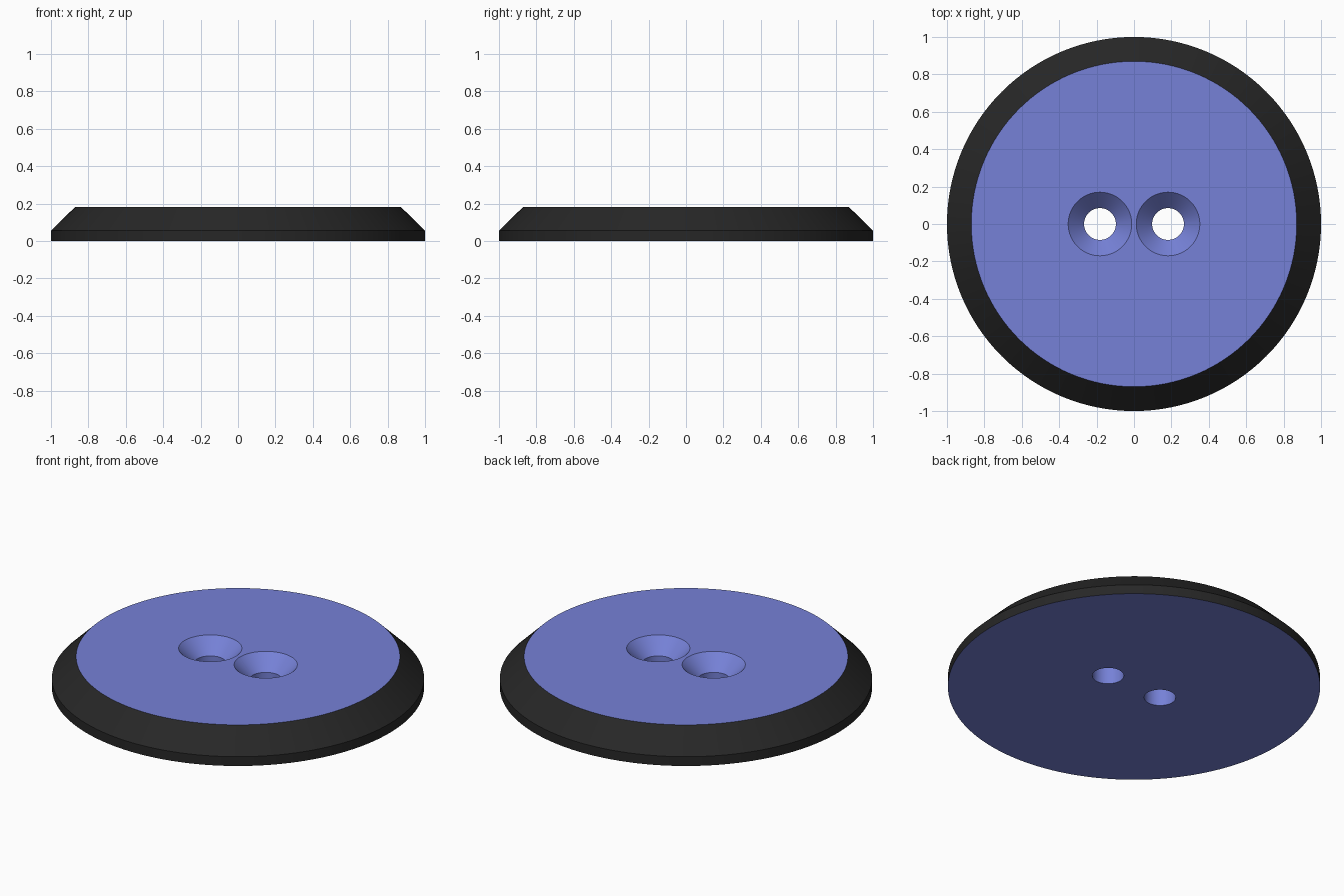
import bpy, math

if "Cube" in bpy.data.objects:
    bpy.data.objects.remove(bpy.data.objects["Cube"])

R, R_TOP, H, EDGE = 1.0, 0.87, 0.183, 0.055    # disc radii, height, straight edge
HOLE_X, HOLE_R, SINK_R = 0.182, 0.085, 0.17    # hole spacing and radii


def material(name, rgb):
    m = bpy.data.materials.new(name)
    m.diffuse_color = (*rgb, 1)
    m.use_nodes = True
    m.node_tree.nodes["Principled BSDF"].inputs["Base Color"].default_value = m.diffuse_color
    return m


def lathe(name, profile, n, x=0):
    """Closed solid of revolution from (radius, z) pairs listed bottom to top."""
    verts = [(x + r * math.cos(2 * math.pi * i / n), r * math.sin(2 * math.pi * i / n), z)
             for r, z in profile for i in range(n)]
    faces = [(k * n + i, k * n + (i + 1) % n, (k + 1) * n + (i + 1) % n, (k + 1) * n + i)
             for k in range(len(profile) - 1) for i in range(n)]
    faces.append(tuple(reversed(range(n))))
    faces.append(tuple(range(len(verts) - n, len(verts))))
    mesh = bpy.data.meshes.new(name)
    mesh.from_pydata(verts, [], faces)
    obj = bpy.data.objects.new(name, mesh)
    bpy.context.collection.objects.link(obj)
    return obj


# Disc with a chamfered upper rim
disc = lathe("disc", [(R, 0), (R, EDGE), (R_TOP, H)], 128)
bpy.context.view_layer.objects.active = disc
disc.select_set(True)

# Two countersunk through holes
over = 0.02
sink_z = H - (SINK_R - HOLE_R)
for side in (-1, 1):
    cutter = lathe("hole_cutter", [(HOLE_R, -over), (HOLE_R, sink_z), (SINK_R, H),
                                   (SINK_R, H + over)], 64, side * HOLE_X)
    cutter.hide_render = True
    mod = disc.modifiers.new("hole", 'BOOLEAN')
    mod.operation, mod.solver, mod.object = 'DIFFERENCE', 'EXACT', cutter
    bpy.ops.object.modifier_apply(modifier=mod.name)
    bpy.data.objects.remove(cutter)

# Black outer rim, blue top, underside and holes
disc.data.materials.clear()
disc.data.materials.append(material("blue", (0.18, 0.22, 0.68)))
disc.data.materials.append(material("black", (0.02, 0.02, 0.02)))
for p in disc.data.polygons:
    outer = math.hypot(p.center.x, p.center.y) > 0.6
    p.material_index = int(outer and abs(p.normal.z) < 0.9)

bpy.ops.object.shade_smooth_by_angle(angle=math.radians(30))
